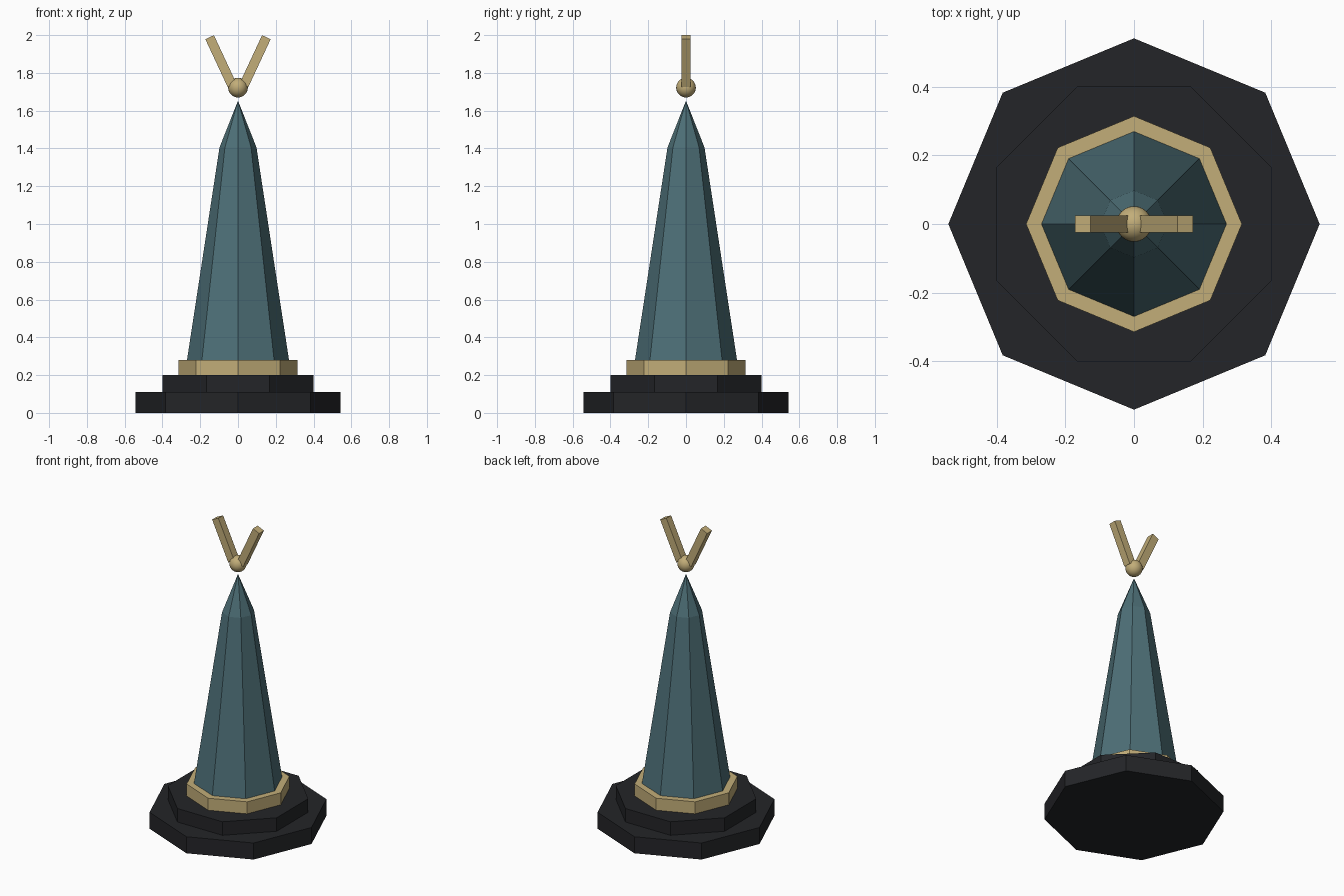
import bpy, bmesh
from math import pi, sin, cos, radians

if "Cube" in bpy.data.objects:
    bpy.data.objects.remove(bpy.data.objects["Cube"])


def material(name, rgb):
    m = bpy.data.materials.new(name)
    m.diffuse_color = (*rgb, 1)
    m.use_nodes = True
    m.node_tree.nodes["Principled BSDF"].inputs["Base Color"].default_value = m.diffuse_color
    return m


black = material("black_stone", (0.017, 0.018, 0.021))
gold = material("gold", (0.54, 0.42, 0.19))
teal = material("teal", (0.075, 0.16, 0.185))


def finish(bm, name, mat):
    bmesh.ops.recalc_face_normals(bm, faces=bm.faces)
    mesh = bpy.data.meshes.new(name)
    bm.to_mesh(mesh)
    bm.free()
    mesh.materials.append(mat)
    ob = bpy.data.objects.new(name, mesh)
    bpy.context.collection.objects.link(ob)
    return ob


def octagon_stack(name, profile, mat, turn=0.0, tip=None):
    """Eight-sided solid through (radius, z) rings, optionally ending in a point."""
    bm = bmesh.new()
    rings = [[bm.verts.new((r * cos(turn + i * pi / 4), r * sin(turn + i * pi / 4), z))
              for i in range(8)] for r, z in profile]
    bm.faces.new(rings[0][::-1])
    for a, b in zip(rings, rings[1:]):
        for i in range(8):
            j = (i + 1) % 8
            bm.faces.new((a[i], a[j], b[j], b[i]))
    if tip is None:
        bm.faces.new(rings[-1])
    else:
        point = bm.verts.new((0, 0, tip))
        for i in range(8):
            bm.faces.new((rings[-1][i], rings[-1][(i + 1) % 8], point))
    return finish(bm, name, mat)


# stepped base, collar and spire
octagon_stack("lower_base", [(0.542, 0), (0.542, 0.11)], black)
octagon_stack("upper_base", [(0.434, 0.11), (0.434, 0.20)], black, turn=pi / 8)
octagon_stack("collar", [(0.315, 0.20), (0.315, 0.28)], gold)
octagon_stack("spire", [(0.27, 0.28), (0.098, 1.405)], teal, tip=1.653)

# finial ball
bm = bmesh.new()
bmesh.ops.create_uvsphere(bm, u_segments=24, v_segments=16, radius=0.052)
ball = finish(bm, "finial_ball", gold)
ball.location.z = 1.722
for p in ball.data.polygons:
    p.use_smooth = True

# pair of slanted bars forming a V
for side, label in ((-1, "left"), (1, "right")):
    bm = bmesh.new()
    bmesh.ops.create_cube(bm, size=1)
    bmesh.ops.scale(bm, vec=(0.05, 0.05, 0.28), verts=bm.verts)
    bar = finish(bm, label + "_bar", gold)
    bar.location = (side * 0.091, 0, 1.862)
    bar.rotation_euler.y = side * radians(25)
